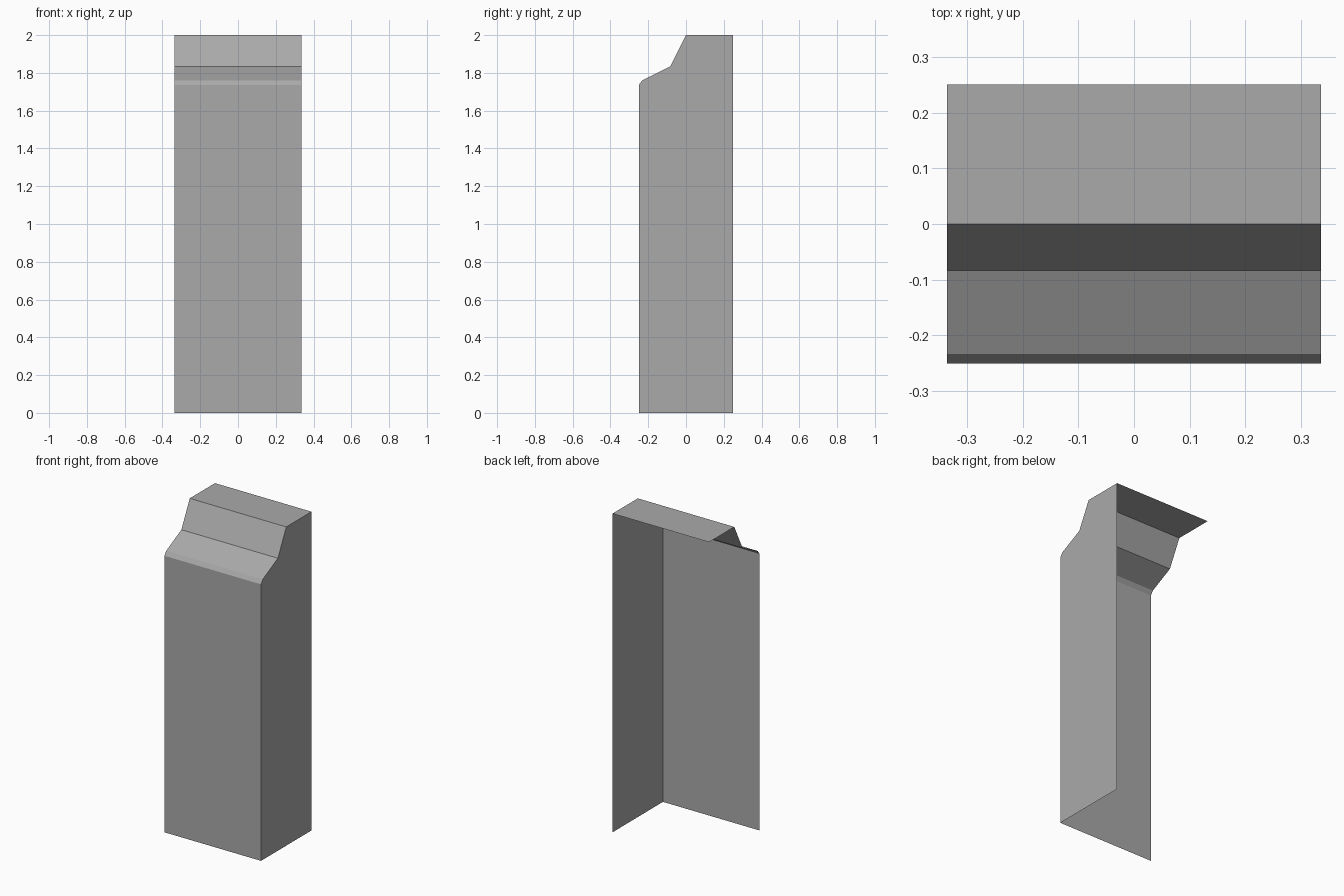
import bpy

cube = bpy.data.objects.get("Cube")
if cube:
    bpy.data.objects.remove(cube, do_unlink=True)

HALF_WIDTH = 0.335

grey = bpy.data.materials.new("plain_grey")
grey.use_nodes = True
colour = (0.4, 0.4, 0.4, 1)
grey.diffuse_color = colour
grey.node_tree.nodes["Principled BSDF"].inputs["Base Color"].default_value = colour

# Side outline (y, z) from the front foot up to the back of the top
profile = [(-0.25, 0), (-0.25, 1.735), (-0.233, 1.76),
           (-0.083, 1.835), (0, 2), (0.25, 2)]


def make_part(name, verts, faces):
    mesh = bpy.data.meshes.new(name)
    mesh.from_pydata(verts, [], faces)
    mesh.materials.append(grey)
    part = bpy.data.objects.new(name, mesh)
    bpy.context.collection.objects.link(part)
    return part


# Front, sloped shoulder and top: the outline swept across the width
count = len(profile)
sheet = [(x, y, z) for x in (-HALF_WIDTH, HALF_WIDTH) for y, z in profile]
strips = [(i, i + count, i + count + 1, i + 1) for i in range(count - 1)]
make_part("front_and_top_panel", sheet, strips)

# Single side wall on +x; the other side, back and base are open
outline = [(0.25, 0)] + profile[::-1]
side = [(HALF_WIDTH, y, z) for y, z in outline]
make_part("side_panel", side, [tuple(range(len(side)))])
# Turn the wall to face outward
wall = bpy.data.objects["side_panel"].data
if wall.polygons[0].normal.x < 0:
    wall.flip_normals()
